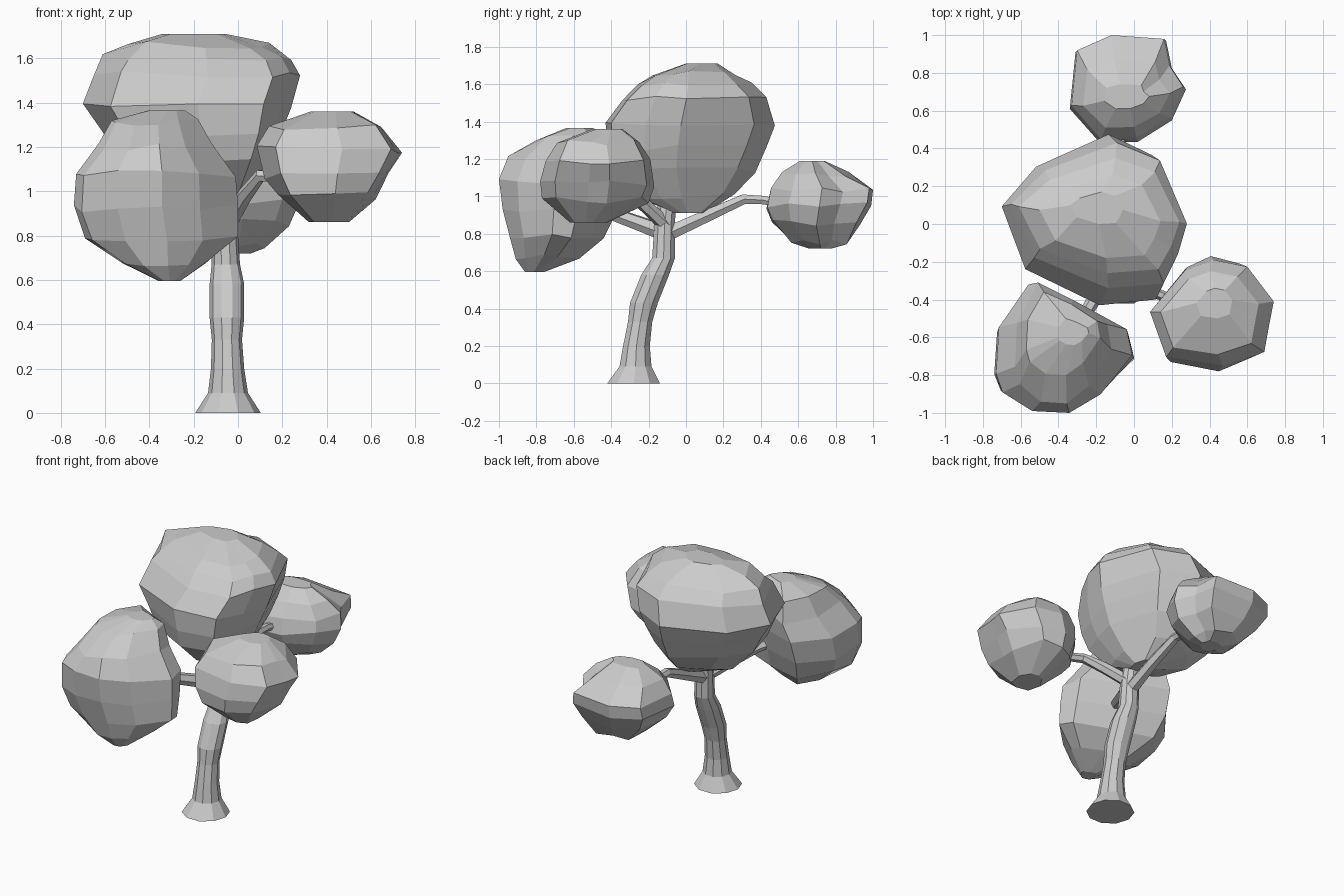
import bpy, bmesh, math, random
from mathutils import Vector

random.seed(4)


def loft(name, rings):
    """Skin a list of equal-length rings of points with quads and cap both ends."""
    bm = bmesh.new()
    loops = [[bm.verts.new(p) for p in ring] for ring in rings]
    n = len(loops[0])
    for a, b in zip(loops, loops[1:]):
        for i in range(n):
            j = (i + 1) % n
            bm.faces.new((a[i], a[j], b[j], b[i]))
    bm.faces.new(loops[0][::-1])
    bm.faces.new(loops[-1])
    bmesh.ops.recalc_face_normals(bm, faces=bm.faces)
    mesh = bpy.data.meshes.new(name)
    bm.to_mesh(mesh)
    bm.free()
    obj = bpy.data.objects.new(name, mesh)
    bpy.context.collection.objects.link(obj)
    return obj


def limb(name, path, sides, level=False):
    """Tapered tube along (x, y, z, radius) stations; level keeps the rings horizontal."""
    pts = [Vector(p[:3]) for p in path]
    rings = []
    for k, p in enumerate(pts):
        t = (pts[min(k + 1, len(pts) - 1)] - pts[max(k - 1, 0)]).normalized()
        u, v = Vector((1, 0, 0)), Vector((0, 1, 0))
        if not level:
            u = t.cross(Vector((0, 0, 1))).normalized()
            v = u.cross(t)
        r = path[k][3]
        rings.append([p + r * (u * math.cos(a) + v * math.sin(a))
                      for a in (2 * math.pi * i / sides for i in range(sides))])
    return loft(name, rings)


def foliage(name, outline, levels):
    """Fit the plan outline into the (z, x0, x1, y0, y1) box of each level."""
    xs, ys = zip(*outline)
    w, d = max(xs) - min(xs), max(ys) - min(ys)
    rings = []
    for k, (z, x0, x1, y0, y1) in enumerate(levels):
        wobble = 0.018 if 0 < k < len(levels) - 1 else 0
        rings.append([(x0 + (x - min(xs)) / w * (x1 - x0),
                       y0 + (y - min(ys)) / d * (y1 - y0),
                       z + random.uniform(-wobble, wobble)) for x, y in outline])
    return loft(name, rings)


# Trunk with flared foot
limb("trunk", [(-.045, -.28, 0, .148), (-.045, -.27, .09, .09), (-.047, -.265, .2, .075),
               (-.05, -.245, .33, .068), (-.05, -.225, .43, .078), (-.05, -.165, .58, .078),
               (-.055, -.12, .67, .064), (-.06, -.115, .84, .058), (-.065, -.1, .98, .05),
               (-.09, -.06, 1.1, .04)], 10, level=True)

# Branches to the three side clumps
limb("back_branch", [(-.06, -.12, .79, .045), (-.06, .1, .89, .038),
                     (-.07, .31, .985, .03), (-.07, .41, .98, .026), (-.05, .58, .95, .02)], 6)
limb("left_branch", [(-.05, -.1, .8, .048), (-.13, -.25, .855, .042),
                     (-.23, -.43, .92, .036), (-.32, -.58, .95, .028)], 6)
limb("right_branch", [(-.05, -.1, .84, .04), (.03, -.25, .98, .036),
                      (.1, -.36, 1.07, .03), (.25, -.42, 1.06, .024)], 6)

# Main crown
foliage("main_crown",
        [(-.7, .09), (-.57, -.24), (-.16, -.43), (.15, -.4), (.23, -.22),
         (.28, -.03), (.13, .36), (-.11, .47), (-.51, .3)],
        [(.91, -.14, 0, -.06, .1), (1.0, -.38, .06, -.25, .26), (1.14, -.54, .15, -.39, .37),
         (1.26, -.61, .2, -.42, .43), (1.38, -.7, .24, -.43, .475), (1.53, -.65, .28, -.34, .43),
         (1.6, -.61, .24, -.26, .35), (1.66, -.5, .14, -.18, .26), (1.71, -.34, -.06, 0, .17)])

# Front left clump
foliage("left_clump",
        [(-.56, -.31), (-.72, -.54), (-.735, -.79), (-.7, -.89), (-.54, -.99),
         (-.34, -1), (-.17, -.9), (0, -.69), (-.03, -.55), (-.29, -.41)],
        [(.595, -.36, -.26, -.86, -.76), (.68, -.53, -.13, -.91, -.57),
         (.79, -.69, 0, -.94, -.44), (.92, -.74, 0, -.98, -.37), (1.08, -.73, -.01, -1, -.32),
         (1.2, -.63, -.12, -.95, -.31), (1.31, -.57, -.18, -.8, -.36),
         (1.365, -.4, -.24, -.64, -.5)])

# Front right clump
foliage("right_clump",
        [(.42, -.16), (.27, -.22), (.085, -.46), (.17, -.72), (.47, -.77),
         (.69, -.69), (.72, -.51), (.74, -.4), (.6, -.2)],
        [(.86, .32, .5, -.62, -.42), (.98, .18, .62, -.77, -.2), (1.07, .12, .68, -.78, -.17),
         (1.19, .085, .74, -.75, -.19), (1.29, .14, .66, -.69, -.25), (1.36, .33, .52, -.5, -.34)])

# Back clump
foliage("back_clump",
        [(-.12, 1), (-.31, .92), (-.34, .63), (-.18, .455), (.02, .46),
         (.2, .57), (.275, .73), (.2, .84), (.17, .98)],
        [(.72, -.07, .06, .66, .78), (.755, -.16, .12, .56, .87), (.86, -.28, .23, .46, .93),
         (.95, -.34, .275, .43, .99), (1.03, -.33, .26, .45, 1), (1.12, -.27, .19, .51, .87),
         (1.19, -.16, .08, .61, .74)])
